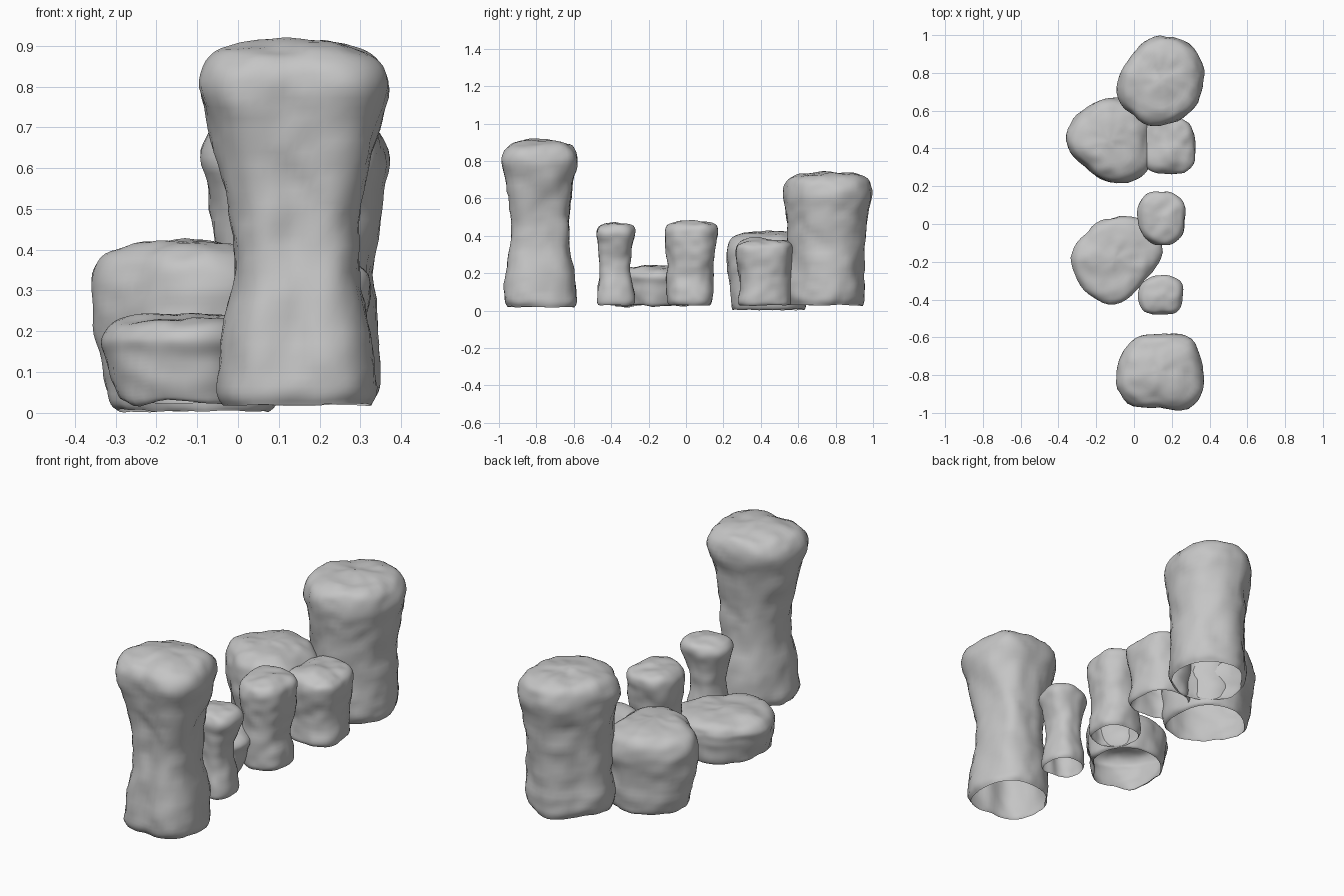
import bpy, bmesh, math
from mathutils import noise

cube = bpy.data.objects.get("Cube")
if cube:
    bpy.data.objects.remove(cube)

STONE = (0.56, 0.56, 0.56, 1)
stone = bpy.data.materials.new("grey_stone")
stone.use_nodes = True
stone.diffuse_color = STONE
stone.node_tree.nodes["Principled BSDF"].inputs["Base Color"].default_value = STONE


def spline(a, b, c, d, t):
    """Catmull-Rom value between b and c."""
    return b + 0.5 * t * (c - a + t * (2 * a - 5 * b + 4 * c - d + t * (3 * (b - c) + d - a)))


def outline(radii, angle):
    """Smooth closed outline through evenly spaced radii."""
    n = len(radii)
    pos = angle / math.tau * n
    i = int(pos)
    return spline(*(radii[(i + k) % n] for k in (-1, 0, 1, 2)), pos - i)


def resample(profile, steps):
    """Smooth open profile of (height, x scale, y scale) levels."""
    last = len(profile) - 1
    for i in range(last):
        near = [profile[min(max(i + k, 0), last)] for k in (-1, 0, 1, 2)]
        for s in range(steps):
            yield [spline(*column, s / steps) for column in zip(*near)]


def rock(name, centre, base, top, radii, profile, rough=0.014, lean=(0, 0), segments=48):
    """Weathered stone shell: outline lofted through a profile, open below."""
    bm = bmesh.new()
    rings = []
    for h, sx, sy in resample(profile, 5):
        ring = []
        for j in range(segments):
            a = math.tau * j / segments
            r = outline(radii, a)
            ring.append(bm.verts.new((centre[0] + r * sx * math.cos(a) + lean[0] * (h - 1),
                                      centre[1] + r * sy * math.sin(a) + lean[1] * (h - 1),
                                      base + h * (top - base))))
        rings.append(ring)
    for low, high in zip(rings, rings[1:]):
        for j in range(segments):
            k = (j + 1) % segments
            bm.faces.new((low[j], low[k], high[k], high[j]))
    tip = bm.verts.new((*centre, top))
    for j in range(segments):
        bm.faces.new((rings[-1][j], rings[-1][(j + 1) % segments], tip))
    # Broad lumps and finer chips along the surface normals
    bm.normal_update()
    moves = [v.normal * rough * (noise.noise(v.co * 8) + 0.5 * noise.noise(v.co * 19))
             for v in bm.verts]
    for v, move in zip(bm.verts, moves):
        v.co += move
        v.co.z = max(v.co.z, 0)
    mesh = bpy.data.meshes.new(name)
    bm.to_mesh(mesh)
    bm.free()
    mesh.materials.append(stone)
    mesh.shade_smooth()
    bpy.context.collection.objects.link(bpy.data.objects.new(name, mesh))


def crown(start):
    """Rounded shoulder and gently domed cap closing a profile."""
    return [(start, 1, 1), (start + (1 - start) * 0.6, 0.86, 0.9),
            (0.98, 0.56, 0.6), (1, 0.08, 0.08)]


# Profiles: waisted pillars, sturdier columns and low boulders
pillar = [(0, 0.76, 0.88), (0.05, 0.82, 0.95), (0.2, 0.76, 0.9), (0.4, 0.65, 0.78),
          (0.55, 0.69, 0.79), (0.72, 0.86, 0.88)] + crown(0.86)
column = [(0, 0.82, 0.79), (0.05, 0.9, 0.85), (0.16, 0.91, 0.86), (0.35, 0.85, 0.84),
          (0.55, 0.88, 0.88), (0.72, 0.95, 0.95)] + crown(0.86)
stump = [(0, 0.84, 0.86), (0.06, 0.92, 0.92), (0.3, 0.92, 0.9),
         (0.55, 0.95, 0.94)] + crown(0.82)
boulder = [(0, 0.8, 0.84), (0.06, 0.88, 0.88), (0.3, 0.94, 0.93),
           (0.55, 0.97, 0.97)] + crown(0.74)

# Front group
rock("tall_front_pillar", (0.135, -0.78), 0.02, 0.92,
     (0.235, 0.235, 0.2, 0.215, 0.235, 0.235, 0.19, 0.25), pillar, lean=(-0.01, 0))
rock("small_front_pillar", (0.14, -0.38), 0.03, 0.475,
     (0.118, 0.122, 0.11, 0.118, 0.12, 0.125, 0.1, 0.122), pillar, 0.01)

# Middle group
rock("low_middle_boulder", (-0.1, -0.18), 0.025, 0.24,
     (0.24, 0.25, 0.225, 0.21, 0.225, 0.24, 0.24, 0.19), boulder)
rock("small_middle_column", (0.145, 0.035), 0.03, 0.48,
     (0.125, 0.145, 0.14, 0.145, 0.125, 0.135, 0.15, 0.145), column, 0.012, (0, 0.015))

# Back group
rock("wide_back_boulder", (-0.13, 0.44), 0.005, 0.42,
     (0.22, 0.235, 0.23, 0.22, 0.24, 0.195, 0.22, 0.25), boulder, lean=(-0.025, 0))
rock("short_back_column", (0.18, 0.42), 0.03, 0.385,
     (0.14, 0.158, 0.155, 0.165, 0.145, 0.165, 0.15, 0.17), stump)
rock("tall_back_column", (0.14, 0.76), 0.03, 0.745,
     (0.225, 0.24, 0.24, 0.2, 0.225, 0.235, 0.24, 0.228), column, lean=(0, 0.015))
